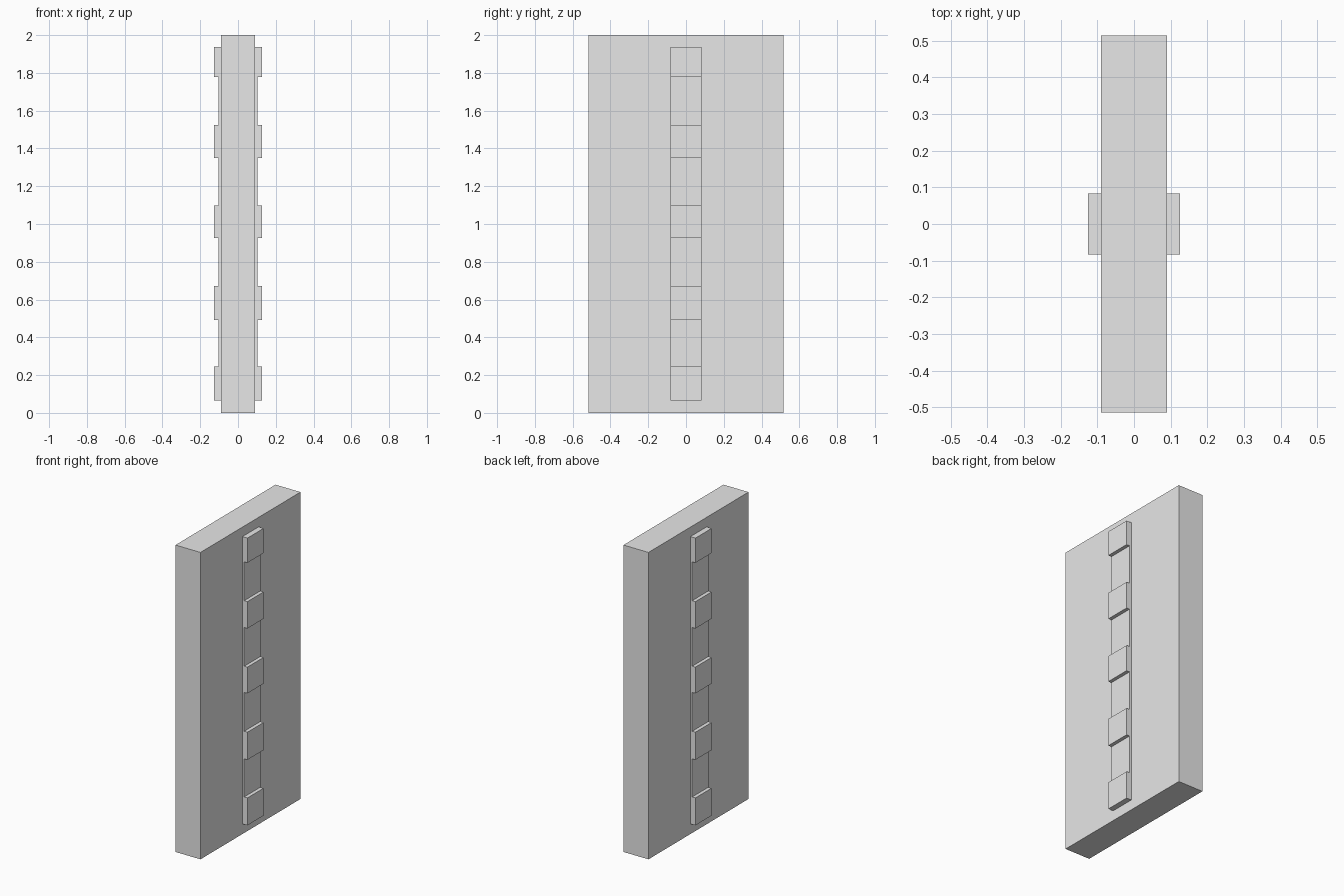
import bpy
import bmesh

cube = bpy.data.objects.get("Cube")
if cube:
    bpy.data.objects.remove(cube, do_unlink=True)

# One plain grey for every part
grey = bpy.data.materials.new("light_grey")
grey.use_nodes = True
grey.diffuse_color = (0.8, 0.8, 0.8, 1)
grey.node_tree.nodes["Principled BSDF"].inputs["Base Color"].default_value = (0.8, 0.8, 0.8, 1)


def extrude_profile(name, profile, half_depth):
    """Extrude an x-z outline along y into a closed solid."""
    bm = bmesh.new()
    face = bm.faces.new([bm.verts.new((x, -half_depth, z)) for x, z in profile])
    result = bmesh.ops.extrude_face_region(bm, geom=[face])
    moved = [v for v in result["geom"] if isinstance(v, bmesh.types.BMVert)]
    bmesh.ops.translate(bm, verts=moved, vec=(0, 2 * half_depth, 0))
    bmesh.ops.recalc_face_normals(bm, faces=bm.faces)
    mesh = bpy.data.meshes.new(name)
    bm.to_mesh(mesh)
    bm.free()
    mesh.materials.append(grey)
    obj = bpy.data.objects.new(name, mesh)
    bpy.context.collection.objects.link(obj)
    return obj


# Upright slab
SLAB = 0.09
extrude_profile("slab", [(-SLAB, 0), (SLAB, 0), (SLAB, 2), (-SLAB, 2)], 0.515)

# Stepped rail on each broad side: raised blocks joined by a thin strip
STRIP, BLOCK = 0.103, 0.126
blocks = [(0.066, 0.245), (0.493, 0.673), (0.926, 1.097), (1.349, 1.524), (1.777, 1.938)]

for name, side in (("left_rail", 1), ("right_rail", -1)):
    outline = [(SLAB, blocks[0][0])]
    for i, (low, high) in enumerate(blocks):
        if i > 0:
            outline.append((STRIP, low))
        outline += [(BLOCK, low), (BLOCK, high)]
        if i < len(blocks) - 1:
            outline.append((STRIP, high))
    outline.append((SLAB, blocks[-1][1]))
    extrude_profile(name, [(side * x, z) for x, z in outline], 0.083)
